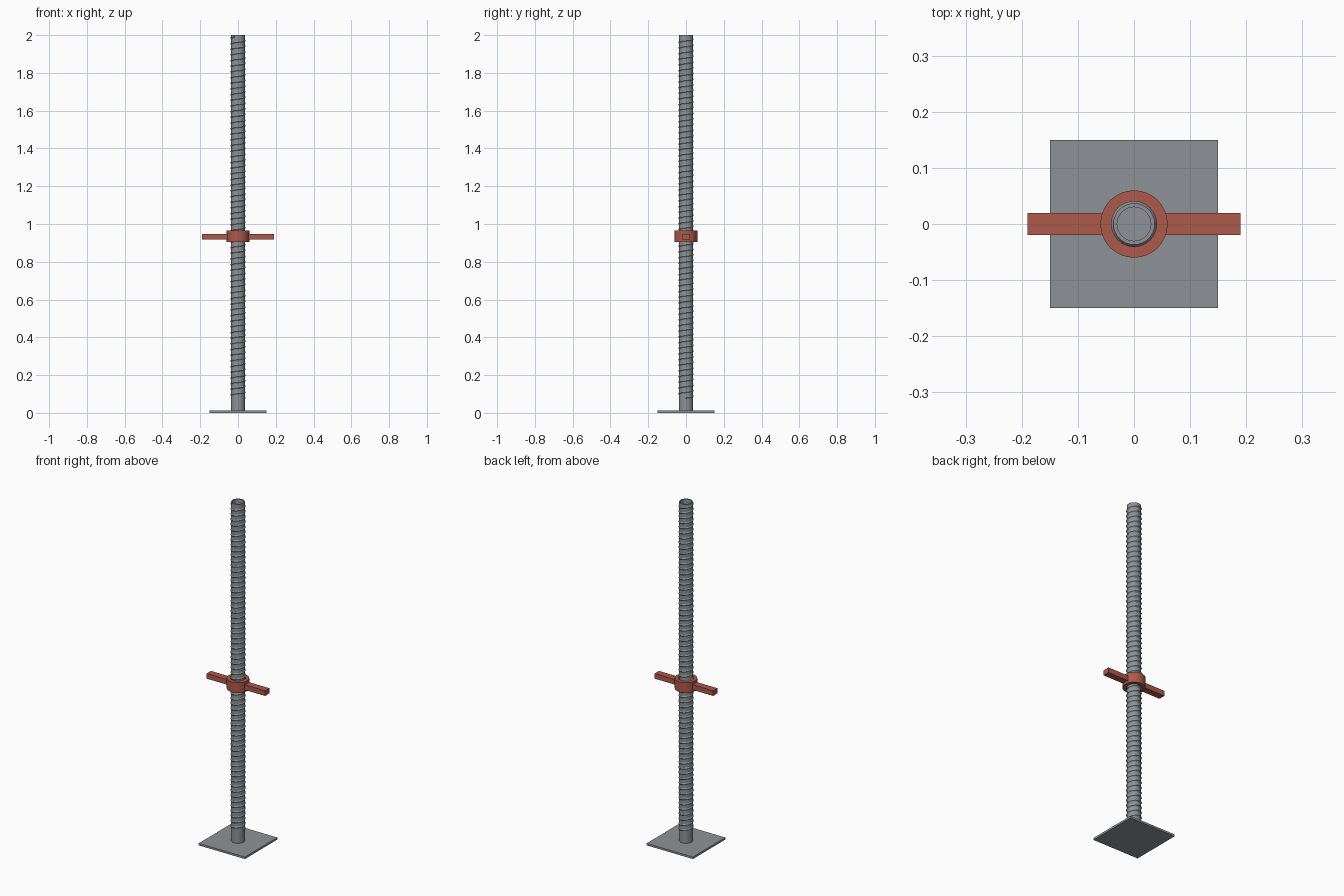
import bpy, bmesh, math

cube = bpy.data.objects.get("Cube")
if cube:
    bpy.data.objects.remove(cube, do_unlink=True)


def material(name, rgb):
    m = bpy.data.materials.new(name)
    m.use_nodes = True
    m.diffuse_color = (*rgb, 1)
    m.node_tree.nodes["Principled BSDF"].inputs["Base Color"].default_value = (*rgb, 1)
    return m


steel = material("grey steel", (0.27, 0.29, 0.31))
red = material("red paint", (0.42, 0.10, 0.07))


def finish(bm, name, mat, smooth=False):
    bmesh.ops.recalc_face_normals(bm, faces=bm.faces)
    mesh = bpy.data.meshes.new(name)
    bm.to_mesh(mesh)
    bm.free()
    mesh.materials.append(mat)
    ob = bpy.data.objects.new(name, mesh)
    bpy.context.collection.objects.link(ob)
    if smooth:
        bpy.ops.object.select_all(action='DESELECT')
        ob.select_set(True)
        bpy.context.view_layer.objects.active = ob
        bpy.ops.object.shade_smooth_by_angle(angle=math.radians(35))
    return ob


def box(name, mat, x0, x1, half_y, z0, z1):
    bm = bmesh.new()
    bmesh.ops.create_cube(bm, size=1)
    for v in bm.verts:
        v.co = ((x0 + x1) / 2 + v.co.x * (x1 - x0), v.co.y * 2 * half_y,
                (z0 + z1) / 2 + v.co.z * (z1 - z0))
    return finish(bm, name, mat)


def tube(name, mat, outer, inner, z0, z1, sides=32):
    """Hollow cylinder spun from a rectangular section."""
    bm = bmesh.new()
    section = [(outer, z0), (outer, z1), (inner, z1), (inner, z0)]
    rings = []
    for i in range(sides):
        a = math.tau * i / sides
        rings.append([bm.verts.new((r * math.cos(a), r * math.sin(a), z)) for r, z in section])
    for i in range(sides):
        a, b = rings[i], rings[(i + 1) % sides]
        for k in range(4):
            n = (k + 1) % 4
            bm.faces.new((a[k], b[k], b[n], a[n]))
    return finish(bm, name, mat, True)


def helix_thread(name, mat, root, crest, z0, z1, pitch, steps=24):
    """Triangular ridge winding up the shaft, closed at both ends."""
    bm = bmesh.new()
    half = pitch * 0.22
    count = int((z1 - z0) / pitch * steps)
    prev = first = None
    for i in range(count + 1):
        a = math.tau * i / steps
        z = z0 + pitch * i / steps
        cur = [bm.verts.new((r * math.cos(a), r * math.sin(a), z + dz))
               for r, dz in ((root, -half), (crest, 0), (root, half))]
        if prev:
            for k in range(3):
                n = (k + 1) % 3
                bm.faces.new((prev[k], cur[k], cur[n], prev[n]))
        else:
            first = cur
        prev = cur
    bm.faces.new(first)
    bm.faces.new(prev)
    return finish(bm, name, mat, True)


# Base plate and threaded hollow shaft
box("base_plate", steel, -0.15, 0.15, 0.15, 0, 0.012)
tube("shaft", steel, 0.037, 0.03, 0.012, 2.0)
helix_thread("shaft_thread", steel, 0.0365, 0.041, 0.08, 1.99, 0.03)

# Adjusting nut with its two handles
tube("nut_collar", red, 0.06, 0.04, 0.905, 0.965)
for side, label in ((1, "left"), (-1, "right")):
    x0, x1 = sorted((side * 0.055, side * 0.19))
    box(label + "_handle", red, x0, x1, 0.02, 0.918, 0.948)
